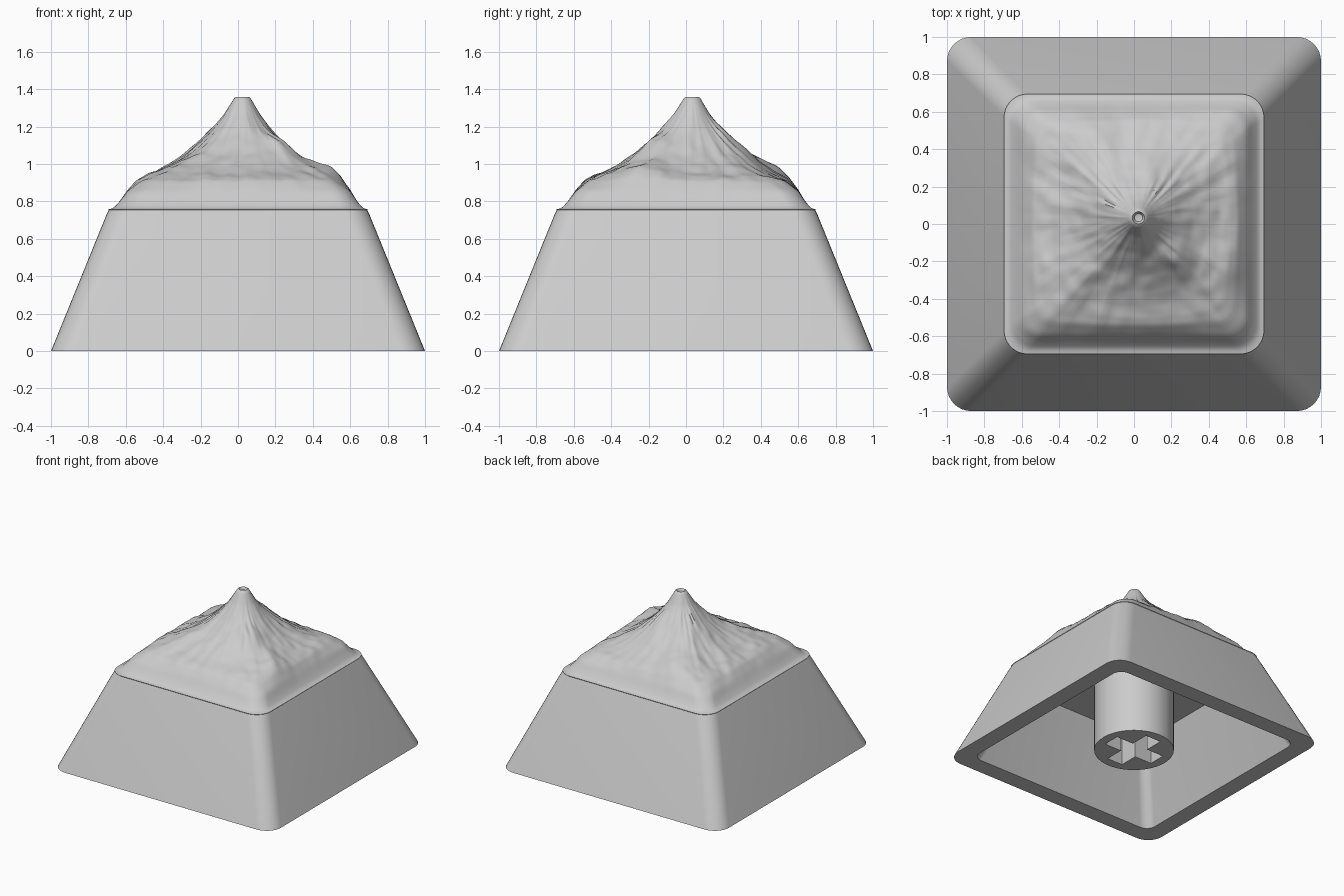
import bpy, bmesh, math
from mathutils import Vector, noise

cube = bpy.data.objects.get("Cube")
if cube:
    bpy.data.objects.remove(cube)

grey = bpy.data.materials.new("light_grey")
grey.use_nodes = True
colour = (0.6, 0.6, 0.6, 1)
grey.diffuse_color = colour
grey.node_tree.nodes["Principled BSDF"].inputs["Base Color"].default_value = colour


def rounded_square(half, radius, arc=8, side=1):
    """Counter-clockwise outline with arc corners and subdivided sides."""
    points = []
    inner = half - radius
    for q in range(4):
        turn = q * math.pi / 2
        cx = inner * math.sqrt(2) * math.cos(turn + math.pi / 4)
        cy = inner * math.sqrt(2) * math.sin(turn + math.pi / 4)
        for i in range(arc + 1):
            a = turn + math.pi / 2 * i / arc
            points.append(Vector((cx + radius * math.cos(a), cy + radius * math.sin(a))))
        end = points[-1]
        along = Vector((-math.cos(turn), -math.sin(turn))) * 2 * inner
        points += [end + along * j / side for j in range(1, side)]
    return points


def loft(name, rings, smooth_angle):
    """Skin a list of 3D rings and close both ends."""
    bm = bmesh.new()
    loops = [[bm.verts.new(p) for p in ring] for ring in rings]
    for a, b in zip(loops, loops[1:]):
        for i in range(len(a)):
            j = (i + 1) % len(a)
            bm.faces.new((a[i], a[j], b[j], b[i]))
    bm.faces.new(loops[0])
    bm.faces.new(loops[-1])
    bmesh.ops.recalc_face_normals(bm, faces=bm.faces)
    mesh = bpy.data.meshes.new(name)
    bm.to_mesh(mesh)
    bm.free()
    obj = bpy.data.objects.new(name, mesh)
    bpy.context.collection.objects.link(obj)
    mesh.materials.append(grey)
    bpy.ops.object.select_all(action="DESELECT")
    obj.select_set(True)
    bpy.context.view_layer.objects.active = obj
    bpy.ops.object.shade_smooth_by_angle(angle=math.radians(smooth_angle))


# Hollow tapered body: down the outside, under the rim, up the inside
sections = [(0.69, 0.12, 0.757), (0.703, 0.12, 0.73), (1.0, 0.13, 0),
            (0.86, 0.08, 0), (0.627, 0.07, 0.59)]
loft("cap_body", [[(p.x, p.y, z) for p in rounded_square(h, r)]
                  for h, r, z in sections], 35)

# Stem with a cross-shaped socket: down the tube, across its foot, up the socket
LONG, SHORT = 0.225, 0.07
tip = math.atan2(SHORT, LONG)
angles = sorted([k * math.tau / 64 for k in range(64)] +
                [q * math.pi / 2 + s * tip for q in range(4) for s in (-1, 1)])


def cross_radius(a):
    """Distance from the centre to the edge of the cross."""
    folded = abs((a + math.pi / 4) % (math.pi / 2) - math.pi / 4)
    if folded <= tip + 1e-6:
        return LONG / math.cos(folded)
    return SHORT / math.sin(folded)


def polar_ring(radius_at, z):
    return [(radius_at(a) * math.cos(a), radius_at(a) * math.sin(a), z) for a in angles]


def tube_radius(a):
    return 0.3


loft("stem", [polar_ring(tube_radius, 0.595), polar_ring(tube_radius, 0),
              polar_ring(cross_radius, 0), polar_ring(cross_radius, 0.42)], 35)

# Mountain: rounded-square skirt turning into a round peak
PROFILE = [(0, 1.335), (0.03, 1.338), (0.046, 1.36), (0.06, 1.356), (0.14, 1.262),
           (0.2, 1.207), (0.26, 1.16), (0.34, 1.105), (0.43, 1.05), (0.54, 0.996),
           (0.65, 0.953), (0.73, 0.932), (0.79, 0.91), (0.85, 0.862), (0.91, 0.803),
           (0.95, 0.771), (0.975, 0.761), (1, 0.758)]
SUMMIT = Vector((0.025, 0.035))
# Shoulders: x, y, height, spread
SHOULDERS = [(0.47, -0.25, 0.045, 0.1), (0.24, -0.18, 0.05, 0.07),
             (-0.14, 0.2, 0.035, 0.08), (-0.22, 0.43, 0.045, 0.11),
             (0.1, 0.3, 0.03, 0.1), (-0.3, -0.3, 0.015, 0.1)]


def profile_height(t):
    for (t0, z0), (t1, z1) in zip(PROFILE, PROFILE[1:]):
        if t <= t1:
            return z0 + (z1 - z0) * (t - t0) / (t1 - t0)
    return PROFILE[-1][1]


def height(p, t):
    z = profile_height(t)
    fade = max(0, min(1, (0.93 - t) / 0.2)) * min(1, max(0, t - 0.06) / 0.2)
    for x, y, h, spread in SHOULDERS:
        z += fade * h * math.exp(-((p.x - x) ** 2 + (p.y - y) ** 2) / (2 * spread ** 2))
    # Gullies that run down from the summit, plus small rock texture
    d = (p - SUMMIT).normalized()
    gully = noise.noise(Vector((d.x * 3, d.y * 3, t * 1.5)))
    fine = noise.noise(Vector((d.x * 10, d.y * 10, t * 4)))
    rock = noise.noise(Vector((p.x * 14, p.y * 14, 3)))
    return z + fade * (0.012 * gully + 0.01 * fine + 0.008 * rock)


STEPS = 64
outline = rounded_square(0.695, 0.125, 10, 28)
rings = [[(p.x * 0.992, p.y * 0.992, 0.75) for p in outline]]
for k in range(STEPS):
    t = 1 - k / STEPS
    square = min(1, t ** 2 * 1.35)
    ring = []
    for q in outline:
        p = (q.normalized() * 0.695).lerp(q, square) * t + SUMMIT * (1 - t)
        ring.append((p.x, p.y, height(p, t)))
    rings.append(ring)
loft("mountain", rings, 40)
